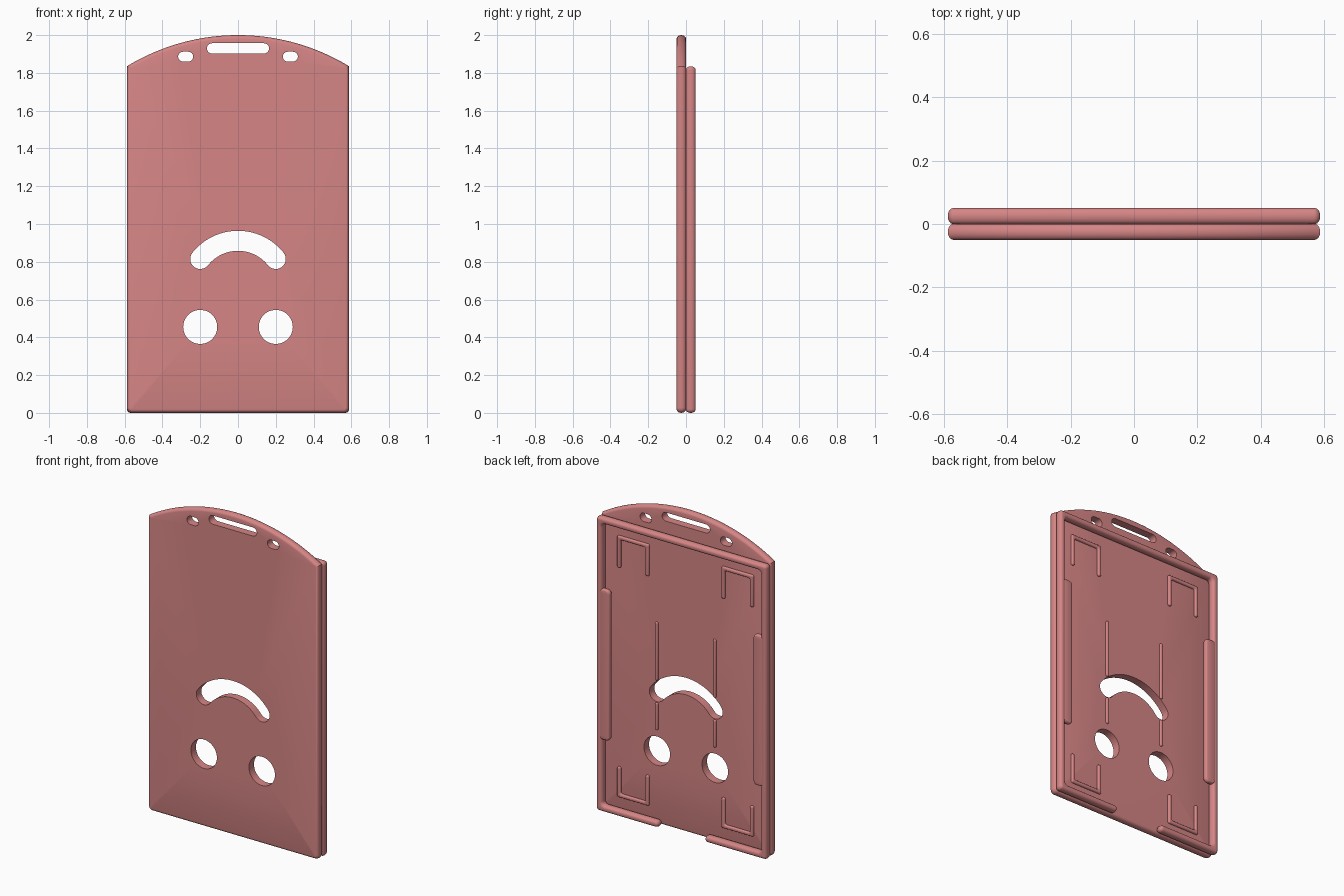
import bpy, bmesh
from math import sin, cos, pi, asin
from mathutils import Vector

cube = bpy.data.objects.get("Cube")
if cube:
    bpy.data.objects.remove(cube, do_unlink=True)

rose = bpy.data.materials.new("rose_plastic")
rose.use_nodes = True
colour = (0.67, 0.235, 0.235, 1)
rose.diffuse_color = colour
rose.node_tree.nodes["Principled BSDF"].inputs["Base Color"].default_value = colour


def arc(cx, cz, r, start, end, n):
    """Points along a circular arc, angles in radians."""
    return [(cx + r * cos(start + (end - start) * i / n),
             cz + r * sin(start + (end - start) * i / n)) for i in range(n + 1)]


def rounded(corners, radius, n=6):
    """Right-angled polygon with its corners rounded."""
    pts = []
    for i, corner in enumerate(corners):
        c = Vector(corner)
        a, b = [(Vector(o) - c).normalized() * radius
                for o in (corners[i - 1], corners[(i + 1) % len(corners)])]
        for k in range(n + 1):
            t = k / n * pi / 2
            p = c + a * (1 - sin(t)) + b * (1 - cos(t))
            pts.append((p.x, p.y))
    return pts


def stadium(cx, cz, half_w, r):
    return (arc(cx + half_w - r, cz, r, -pi / 2, pi / 2, 12)
            + arc(cx - half_w + r, cz, r, pi / 2, 1.5 * pi, 12))


def inset(outline, d):
    """Move a counter-clockwise outline inwards by d with mitred corners."""
    pts = [Vector(p) for p in outline]
    out = []
    for i, p in enumerate(pts):
        e, f = (p - pts[i - 1]).normalized(), (pts[(i + 1) % len(pts)] - p).normalized()
        m, k = Vector((-e.y, e.x)), Vector((-f.y, f.x))
        out.append(p + (m + k) * d / (1 + m.dot(k)))
    return out


def tube(bm, rings):
    """Join rings of (depth, outline) by quads; return first and last edge loops."""
    loops = [[bm.verts.new((x, y, z)) for x, z in pts] for y, pts in rings]
    n = len(loops[0])
    for lo, hi in zip(loops, loops[1:]):
        for i in range(n):
            j = (i + 1) % n
            bm.faces.new((lo[i], lo[j], hi[j], hi[i]))
    return [[bm.edges.get((loop[i - 1], loop[i])) for i in range(n)]
            for loop in (loops[0], loops[-1])]


def slab(name, outline, y0, y1, edge, holes=()):
    """Flat part with half-round edges and straight through-holes."""
    area = sum(p[0] * q[1] - q[0] * p[1] for p, q in zip(outline, outline[1:] + outline[:1]))
    if area < 0:
        outline = outline[::-1]
    bm = bmesh.new()
    rings = []
    for k in range(9):
        t = pi * (k / 8 - 0.5)
        rings.append(((y0 + y1) / 2 + (y1 - y0) / 2 * sin(t),
                      inset(outline, edge * (1 - cos(t)))))
    caps = tube(bm, rings)
    for hole in holes:
        for cap, loop in zip(caps, tube(bm, [(y0, hole), (y1, hole)])):
            cap.extend(loop)
    for cap in caps:
        bmesh.ops.triangle_fill(bm, edges=cap, use_beauty=True, normal=(0, 1, 0))
    bmesh.ops.recalc_face_normals(bm, faces=bm.faces)
    mesh = bpy.data.meshes.new(name)
    bm.to_mesh(mesh)
    bm.free()
    mesh.materials.append(rose)
    obj = bpy.data.objects.new(name, mesh)
    bpy.context.collection.objects.link(obj)
    obj.select_set(True)
    bpy.context.view_layer.objects.active = obj


bpy.ops.object.select_all(action="DESELECT")
W, TOP, RIM = 0.588, 1.835, 0.042

# Openings: strap slots, two round holes, arched thumb window
bend, mid, half = 0.256, 0.655, 0.897
cap_x, cap_z = bend * sin(half), mid + bend * cos(half)
lo, hi = pi / 2 - half, pi / 2 + half
openings = [stadium(0, 1.93, 0.165, 0.027)]
for side in (-1, 1):
    openings.append(stadium(0.277 * side, 1.886, 0.04, 0.026))
    openings.append(arc(0.2 * side, 0.455, 0.09, 0, 2 * pi, 48)[:-1])
openings.append(arc(0, mid, bend + 0.053, lo, hi, 32)
                + arc(-cap_x, cap_z, 0.053, hi, hi + pi, 12)[1:-1]
                + arc(0, mid, bend - 0.053, hi, lo, 32)
                + arc(cap_x, cap_z, 0.053, lo + pi, lo + 2 * pi, 12)[1:-1])

# Front plate: straight sides, softened feet, arched head
rise = 2 - TOP
R = (W * W + rise * rise) / (2 * rise)
a = asin(W / R)
head = arc(0, 2 - R, R, pi / 2 - a, pi / 2 + a, 48)
feet = rounded([(-W, 1), (-W, 0), (W, 0), (W, 1)], 0.028)[7:21]
slab("front_plate", feet + head, -0.05, 0.0, 0.018, openings)

# Raised ridges on the tray floor
w = 0.024
for side in (-1, 1):
    for name, base, tip in (("upper", 1.73, 1.53), ("lower", 0.1, 0.29)):
        s = w if tip > base else -w
        x0, x1, d = 0.25 * side, 0.47 * side, w * side
        u = [(x0, tip), (x0, base), (x1, base), (x1, tip), (x1 - d, tip),
             (x1 - d, base + s), (x0 + d, base + s), (x0 + d, tip)]
        slab(name + "_corner_ridge", rounded(u, 0.01, 4), -0.01, 0.013, 0.008)
    for z0, z1 in ((0.585, 0.757), (0.896, 1.26)):
        x0, x1 = 0.2 * side - 0.01, 0.2 * side + 0.01
        post = [(x0, z0), (x1, z0), (x1, z1), (x0, z1)]
        slab("long_ridge", rounded(post, 0.009, 4), -0.01, 0.01, 0.006)

# Back rim, open at the bottom centre
gap, inner = 0.16, W - RIM
right = [(gap, RIM), (gap, 0), (W, 0), (W, TOP)]
left = [(-x, z) for x, z in reversed(right)]
inside = [(-inner, RIM), (-inner, TOP - RIM), (inner, TOP - RIM), (inner, RIM)]
slab("back_rim", rounded(right + left + inside, 0.0205), 0.0, 0.05, 0.016)

# Side lips that hold the card
for side in (-1, 1):
    lip = [(x * side, z) for x, z in
           ((W - 0.02, 0.45), (0.495, 0.45), (0.495, 1.39), (W - 0.02, 1.39))]
    slab("side_lip", rounded(lip, 0.025), 0.018, 0.0495, 0.01)

# Smooth shading with crisp edges
bpy.ops.object.shade_smooth_by_angle(angle=0.6)
